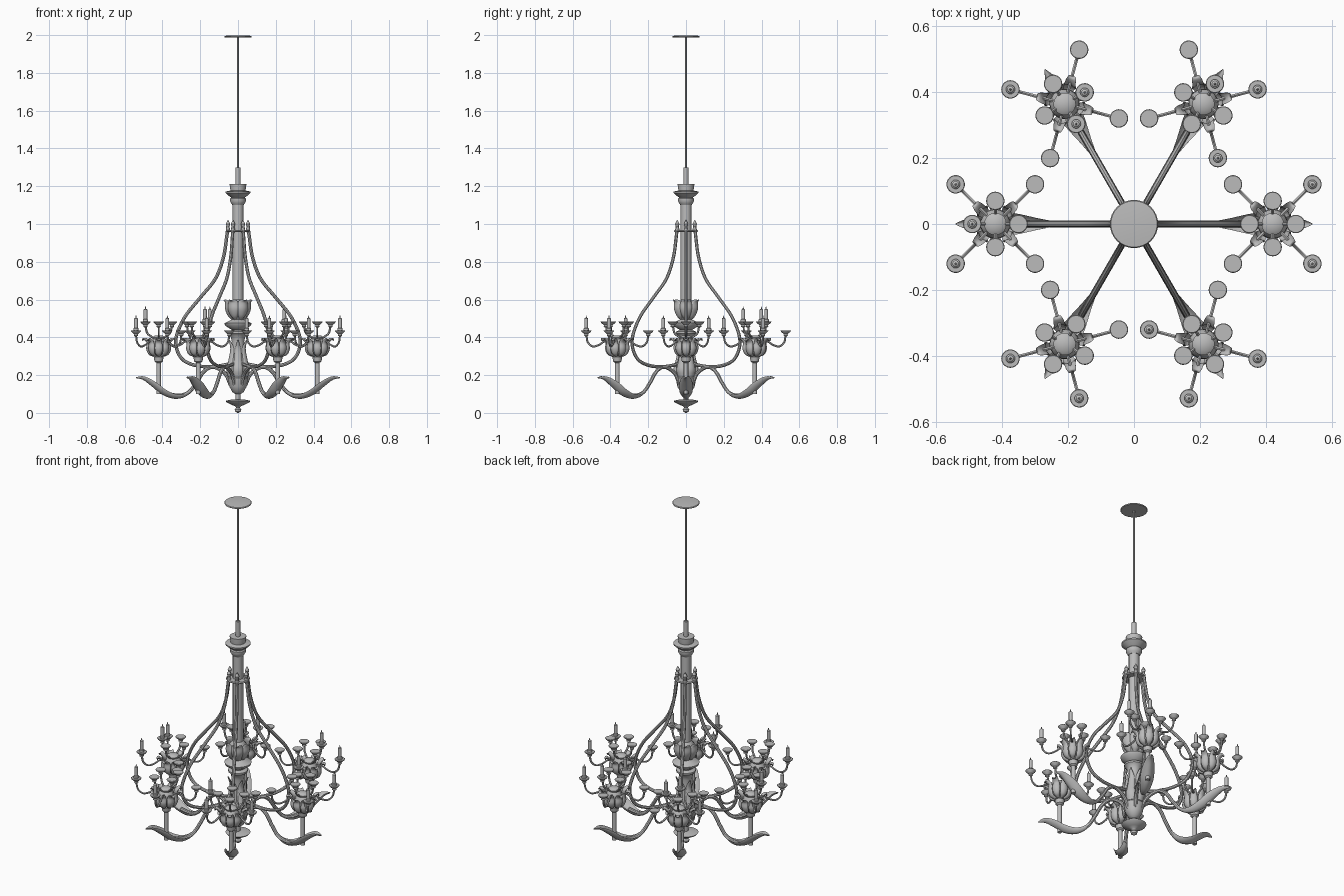
import bpy, bmesh
from math import radians, sin, cos, pi
from mathutils import Matrix, Vector

if "Cube" in bpy.data.objects:
    bpy.data.objects.remove(bpy.data.objects["Cube"])

metal = bpy.data.materials.new("grey metal")
metal.use_nodes = True
GREY = (0.5, 0.5, 0.5, 1)
metal.diffuse_color = GREY
metal.node_tree.nodes["Principled BSDF"].inputs["Base Color"].default_value = GREY


def place(name, mesh, matrix=Matrix()):
    ob = bpy.data.objects.new(name, mesh)
    bpy.context.collection.objects.link(ob)
    ob.matrix_world = matrix
    return ob


def finish(name, bm, angle=40):
    bmesh.ops.remove_doubles(bm, verts=bm.verts, dist=1e-5)
    bmesh.ops.recalc_face_normals(bm, faces=bm.faces)
    mesh = bpy.data.meshes.new(name)
    bm.to_mesh(mesh)
    bm.free()
    mesh.materials.append(metal)
    mesh.shade_smooth()
    mesh.set_sharp_from_angle(angle=radians(angle))
    return mesh


def lathe(name, profile, sides=24):
    """Closed solid of revolution from (radius, height) points."""
    bm = bmesh.new()
    pts = [(0, profile[0][1])] + profile + [(0, profile[-1][1])]
    verts = [bm.verts.new((r, 0, z)) for r, z in pts]
    edges = [bm.edges.new(p) for p in zip(verts, verts[1:])]
    bmesh.ops.spin(bm, geom=verts + edges, cent=(0, 0, 0), axis=(0, 0, 1),
                   angle=2 * pi, steps=sides, use_duplicate=False)
    return finish(name, bm)


def smooth_path(pts, steps):
    """Catmull-Rom curve through 2D points."""
    p = [Vector(q) for q in pts]
    p = [2 * p[0] - p[1]] + p + [2 * p[-1] - p[-2]]
    out = []
    for a, b, c, d in zip(p, p[1:], p[2:], p[3:]):
        for i in range(steps):
            t = i / steps
            out.append(0.5 * (2 * b + (c - a) * t + (2 * a - 5 * b + 4 * c - d) * t * t
                              + (3 * b - a - 3 * c + d) * t ** 3))
    return out + [p[-2]]


def frames(path):
    for i, q in enumerate(path):
        t = (path[min(i + 1, len(path) - 1)] - path[max(i - 1, 0)]).normalized()
        yield q, Vector((-t.y, t.x))


def skin(bm, rows, closed=False):
    for a, b in zip(rows, rows[1:]):
        n = len(a)
        for j in range(n if closed else n - 1):
            k = (j + 1) % n
            bm.faces.new((a[j], a[k], b[k], b[j]))


def tube(name, pts, radius, sides=8, steps=6):
    """Round bar along (radius, height) points in the xz plane."""
    bm = bmesh.new()
    rows = []
    for q, n in frames(smooth_path(pts, steps)):
        ring = [(radius * cos(2 * pi * j / sides), radius * sin(2 * pi * j / sides))
                for j in range(sides)]
        rows.append([bm.verts.new((q.x + n.x * c, s, q.y + n.y * c)) for c, s in ring])
    skin(bm, rows, True)
    bm.faces.new(rows[0])
    bm.faces.new(rows[-1])
    return finish(name, bm)


def leaf(name, pts, widths, cup, thick=0.004, steps=4):
    """Cupped leaf along (radius, height) points, with a half width at each point."""
    bm = bmesh.new()
    path = smooth_path(pts, steps)
    wide = smooth_path([(w, 0) for w in widths], steps)
    layers = []
    for side in (0, thick):
        rows = []
        for (q, n), w in zip(frames(path), wide):
            row = []
            for j in range(-3, 4):
                u = j / 3
                h = cup * w.x * u * u - side
                row.append(bm.verts.new((q.x + n.x * h, u * w.x, q.y + n.y * h)))
            rows.append(row)
        skin(bm, rows)
        layers.append(rows)
    top, low = layers
    for j in (0, -1):
        skin(bm, [[r[j] for r in top], [r[j] for r in low]])
        skin(bm, [top[j], low[j]])
    return finish(name, bm, 60)


def turn(angle):
    return Matrix.Rotation(radians(angle), 4, 'Z')


def move(x, z=0):
    return Matrix.Translation((x, 0, z))


# Ceiling mount, rod and central column
place("ceiling_canopy", lathe("ceiling_canopy", [
    (0.07, 1.988), (0.073, 1.992), (0.07, 1.996), (0.035, 1.999)], 32))
place("hanging_rod", lathe("hanging_rod", [(0.005, 1.28), (0.005, 1.99)], 10))
place("rod_socket", lathe("rod_socket", [(0.013, 1.2), (0.013, 1.3)], 16))
place("column_capital", lathe("column_capital", [
    (0.03, 1.1), (0.036, 1.11), (0.042, 1.12), (0.042, 1.135), (0.036, 1.14), (0.05, 1.15),
    (0.067, 1.165), (0.067, 1.172), (0.04, 1.177), (0.044, 1.207), (0.044, 1.212)], 32))
place("column", lathe("column", [(0.028, 0.45), (0.028, 1.11)]))
place("column_vase", lathe("column_vase", [
    (0.03, 0.41), (0.034, 0.44), (0.068, 0.462), (0.072, 0.475), (0.05, 0.485), (0.03, 0.495),
    (0.04, 0.51), (0.052, 0.54), (0.045, 0.58), (0.028, 0.6)], 32))
place("lower_body", lathe("lower_body", [
    (0.045, 0.19), (0.052, 0.21), (0.05, 0.25), (0.036, 0.31), (0.033, 0.38), (0.04, 0.41),
    (0.052, 0.42), (0.052, 0.43), (0.03, 0.44)], 32))
place("lower_bowl", lathe("lower_bowl", [
    (0.012, 0.07), (0.014, 0.1), (0.03, 0.11), (0.046, 0.14), (0.054, 0.185), (0.045, 0.2)], 32))
place("bottom_finial", lathe("bottom_finial", [
    (0.004, 0), (0.016, 0.008), (0.018, 0.018), (0.01, 0.027), (0.016, 0.036), (0.035, 0.043),
    (0.06, 0.056), (0.066, 0.064), (0.03, 0.072)], 32))
place("arm_ring", lathe("arm_ring", [(0.06, 0.958), (0.064, 0.963), (0.06, 0.968)]))

# Parts shared by the six arms
scroll = tube("scroll_arm", [
    (0.052, 1.0), (0.06, 0.93), (0.078, 0.82), (0.12, 0.71), (0.2, 0.61), (0.28, 0.51),
    (0.325, 0.41), (0.325, 0.34), (0.29, 0.28), (0.22, 0.25), (0.13, 0.245), (0.04, 0.26)], 0.009)
branch = tube("lower_branch", [
    (0.04, 0.15), (0.07, 0.21), (0.13, 0.243), (0.18, 0.22), (0.22, 0.16), (0.26, 0.11),
    (0.31, 0.092), (0.37, 0.1)], 0.01)
big_leaf = leaf("big_leaf", [
    (0.25, 0.11), (0.29, 0.085), (0.34, 0.079), (0.4, 0.1), (0.45, 0.14), (0.5, 0.178),
    (0.54, 0.188)], [0.01, 0.018, 0.028, 0.036, 0.034, 0.02, 0.002], 0.8)
tip = lathe("arm_tip", [(0.007, 0.955), (0.012, 0.97), (0.007, 0.985), (0.012, 1.0),
                        (0.002, 1.02)], 10)
vase_petal = leaf("vase_petal", [
    (0.03, 0.495), (0.05, 0.515), (0.064, 0.55), (0.064, 0.585), (0.074, 0.597)],
    [0.01, 0.024, 0.034, 0.028, 0.01], 0.5)
body_leaf = leaf("body_leaf", [
    (0.052, 0.19), (0.062, 0.23), (0.05, 0.28), (0.04, 0.34), (0.052, 0.385)],
    [0.024, 0.026, 0.02, 0.015, 0.003], 0.4)

# Parts of each candle cluster, modelled around its own stem
stem = lathe("cluster_stem", [
    (0.012, 0.1), (0.012, 0.265), (0.022, 0.272), (0.026, 0.295), (0.018, 0.3), (0.034, 0.315),
    (0.046, 0.34), (0.044, 0.37), (0.03, 0.39), (0.034, 0.4), (0.02, 0.41)], 20)
petal = leaf("cluster_petal", [
    (0.025, 0.3), (0.05, 0.312), (0.062, 0.34), (0.06, 0.372), (0.08, 0.392), (0.087, 0.382)],
    [0.008, 0.016, 0.021, 0.018, 0.014, 0.004], 0.4)
long_arm = tube("long_candle_arm", [
    (0.03, 0.375), (0.07, 0.378), (0.1, 0.36), (0.135, 0.352), (0.162, 0.375), (0.17, 0.42)],
    0.0055, 6, 5)
short_arm = tube("short_candle_arm", [
    (0.02, 0.39), (0.04, 0.405), (0.062, 0.425), (0.07, 0.47)], 0.0055, 6, 5)
cup = lathe("candle_cup", [
    (0.006, -0.02), (0.012, -0.015), (0.01, -0.008), (0.024, 0.004), (0.028, 0.01),
    (0.026, 0.012)], 20)
candle = lathe("candle", [
    (0.014, 0.01), (0.014, 0.022), (0.01, 0.025), (0.01, 0.075), (0.007, 0.077),
    (0.003, 0.079), (0.002, 0.09)], 12)

# Directions of the cups that carry a candle, for each arm in turn
lit = [(45, -45), (-45, -135, 0), (45, -90, 180), (-45, 45, 0), (-45, 45), (45, -45, -135)]

for i, candles in enumerate(lit):
    arm = turn(60 * i)
    for part in (scroll, branch, big_leaf, vase_petal):
        place(f"{part.name}_{i + 1}", part, arm)
    place(f"arm_tip_{i + 1}", tip, arm @ move(0.053))
    place(f"body_leaf_{i + 1}", body_leaf, turn(60 * i + 30))
    hub = arm @ move(0.42)
    place(f"cluster_stem_{i + 1}", stem, hub)
    for k in range(8):
        angle = 45 * k if k <= 4 else 45 * k - 360
        spoke = hub @ turn(angle)
        far = k % 2
        seat = spoke @ (move(0.17, 0.425) if far else move(0.07, 0.472))
        tag = f"{i + 1}_{k + 1}"
        place(f"cluster_petal_{tag}", petal, spoke)
        place(f"candle_arm_{tag}", long_arm if far else short_arm, spoke)
        place(f"candle_cup_{tag}", cup, seat)
        if angle in candles:
            place(f"candle_{tag}", candle, seat)
